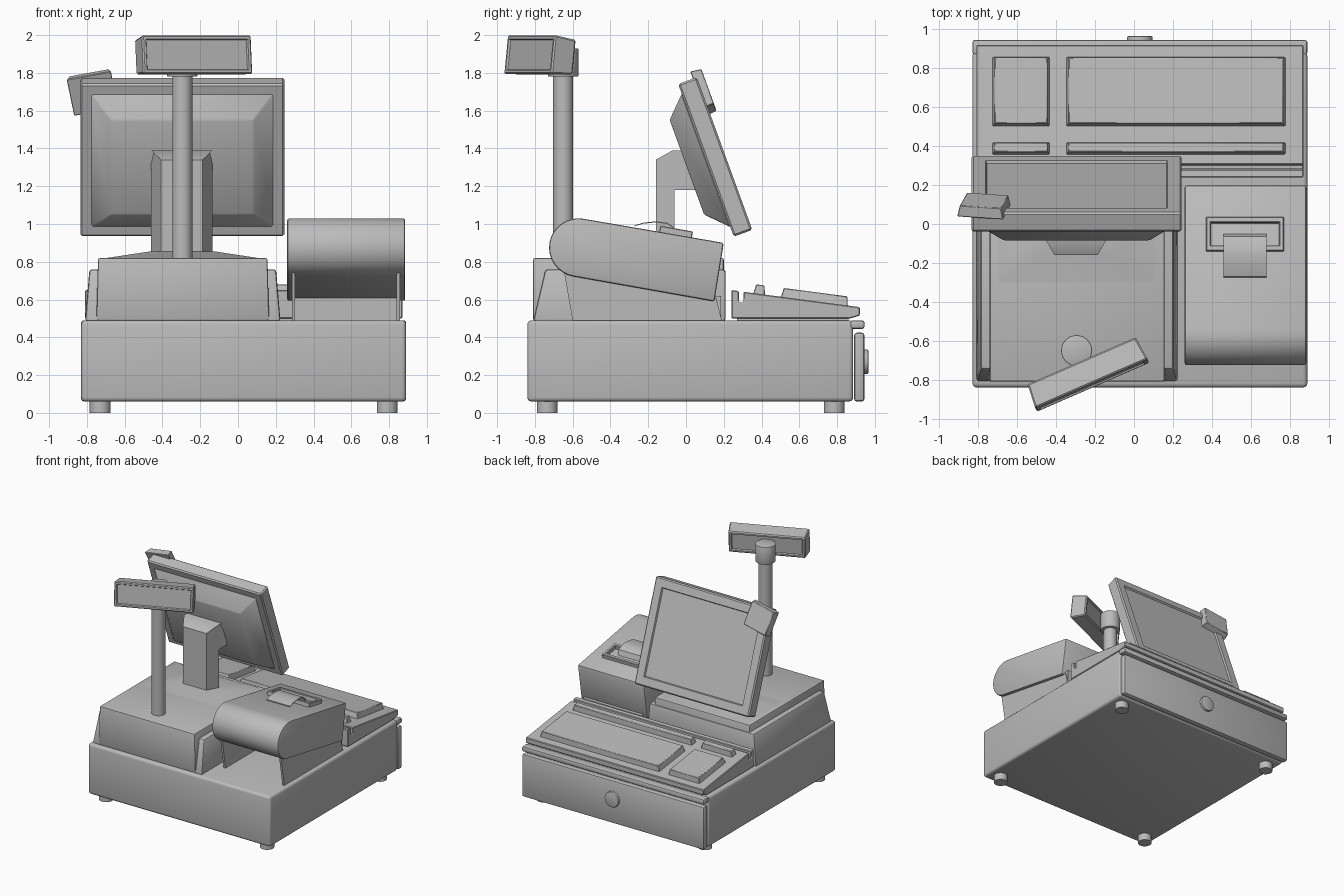
import bpy, bmesh
from math import sin, cos, radians, pi
from mathutils import Matrix, Vector

cube = bpy.data.objects.get("Cube")
if cube:
    bpy.data.objects.remove(cube, do_unlink=True)

grey = bpy.data.materials.new("plain grey")
grey.use_nodes = True
grey.diffuse_color = (0.5, 0.5, 0.5, 1)
grey.node_tree.nodes["Principled BSDF"].inputs["Base Color"].default_value = (0.5, 0.5, 0.5, 1)


def finish(name, bm, bevel=0, segs=2, matrix=None):
    """Bevel the sharp edges, then turn the bmesh into an object."""
    bmesh.ops.recalc_face_normals(bm, faces=bm.faces)
    if bevel:
        sharp = [e for e in bm.edges if e.calc_face_angle(0) > radians(30)]
        bmesh.ops.bevel(bm, geom=sharp, offset=bevel, segments=segs,
                        profile=0.5, affect='EDGES', clamp_overlap=True)
    if matrix:
        bm.transform(matrix)
    mesh = bpy.data.meshes.new(name)
    bm.to_mesh(mesh)
    bm.free()
    mesh.materials.append(grey)
    mesh.shade_smooth()
    mesh.set_sharp_from_angle(angle=radians(32))
    obj = bpy.data.objects.new(name, mesh)
    bpy.context.collection.objects.link(obj)
    return obj


def box_bm(x, y, z):
    bm = bmesh.new()
    bmesh.ops.create_cube(bm, size=1)
    for v in bm.verts:
        for i, (a, b) in enumerate((x, y, z)):
            v.co[i] = a if v.co[i] < 0 else b
    return bm


def box(name, x, y, z, bevel=0, segs=2, matrix=None):
    return finish(name, box_bm(x, y, z), bevel, segs, matrix)


def prism_bm(profile, x0, x1):
    """Extrude a (y, z) profile along x."""
    bm = bmesh.new()
    face = bm.faces.new([bm.verts.new((x0, y, z)) for y, z in profile])
    ext = bmesh.ops.extrude_face_region(bm, geom=[face])
    for v in ext["geom"]:
        if isinstance(v, bmesh.types.BMVert):
            v.co.x = x1
    return bm


def taper(bm, axis, side, factors):
    """Scale the vertices on one side about their own centre."""
    verts = [v for v in bm.verts if (v.co[axis] - side) ** 2 < 1e-6]
    mid = sum((v.co for v in verts), Vector()) / len(verts)
    for v in verts:
        for i in range(3):
            v.co[i] = mid[i] + (v.co[i] - mid[i]) * factors[i]


def recess(bm, direction, margin, depth):
    """Sink a panel into the largest face that points in a direction."""
    bm.normal_update()
    face = max((f for f in bm.faces if f.normal.dot(direction) > 0.99), key=lambda f: f.calc_area())
    bmesh.ops.inset_individual(bm, faces=[face], thickness=margin)
    bmesh.ops.inset_individual(bm, faces=[face], thickness=0.008, depth=-depth)


def cylinder(name, centre, radius, length, axis='Z', sides=32, bevel=0):
    bm = bmesh.new()
    bmesh.ops.create_cone(bm, cap_ends=True, segments=sides, radius1=radius,
                          radius2=radius, depth=length)
    turn = Matrix.Rotation(pi / 2, 4, 'X') if axis == 'Y' else Matrix()
    return finish(name, bm, bevel, 2, Matrix.Translation(centre) @ turn)


# Cash drawer base, front, lock and feet
box("drawer_base", (-0.83, 0.89), (-0.84, 0.885), (0.06, 0.49), 0.022, 3)
box("drawer_front", (-0.83, 0.89), (0.89, 0.945), (0.06, 0.425), 0.015)
box("drawer_top_strip", (-0.83, 0.89), (0.87, 0.945), (0.445, 0.49), 0.012)
cylinder("drawer_lock", (0.03, 0.945, 0.27), 0.065, 0.04, 'Y', bevel=0.006)
for fx in (-0.73, 0.79):
    for fy in (-0.735, 0.785):
        cylinder("foot", (fx, fy, 0.035), 0.055, 0.07)

# Main housing with a lower shoulder on each side
bm = box_bm((-0.75, 0.165), (-0.81, 0.2), (0.49, 0.82))
taper(bm, 2, 0.82, (0.98, 1, 1))
finish("housing", bm, 0.01)
bm = box_bm((-0.81, 0.225), (-0.81, 0.21), (0.485, 0.76))
taper(bm, 2, 0.76, (0.955, 1, 1))
for v in bm.verts:
    if v.co.z > 0.7 and v.co.y < 0:
        v.co.y = -0.745
finish("housing_shoulders", bm, 0.015)
bm = box_bm((-0.73, 0.14), (-0.32, 0.19), (0.815, 0.855))
for v in bm.verts:
    if v.co.z > 0.84:
        v.co.x = -0.295 + (0.17 if v.co.x > -0.3 else -0.17)
        v.co.y = -0.16 if v.co.y < 0 else 0.1
finish("housing_top_rise", bm)

# Keyboard with a card slot along its far edge
finish("keyboard", prism_bm([(0.24, 0.5), (0.24, 0.65), (0.28, 0.645), (0.28, 0.585),
                             (0.305, 0.585), (0.305, 0.641), (0.92, 0.56),
                             (0.92, 0.515), (0.87, 0.5)], -0.81, 0.87), 0.005, 1)
box("keyboard_foot", (-0.79, 0.85), (0.27, 0.86), (0.488, 0.502))
slope = -0.131
for kx in ((-0.73, -0.43), (-0.35, 0.78)):
    for ky in ((0.355, 0.42), (0.5, 0.86)):
        mid = sum(ky) / 2
        half = (ky[1] - ky[0]) / 2
        bm = box_bm(kx, (-half, half), (-0.012, 0.047))
        taper(bm, 2, 0.047, (1 - 0.03 / (kx[1] - kx[0]), 1 - 0.01 / half, 1))
        finish("key_block", bm, 0.004, 1,
               Matrix.Translation((0, mid, 0.65 + slope * (mid - 0.24))) @ Matrix.Rotation(slope, 4, 'X'))

# Printer: rounded front, straight sloping body
arc = [radians(80 + 180 * i / 16) for i in range(17)]
profile = [(-0.57 + 0.155 * cos(a), 0.875 + 0.155 * sin(a)) for a in arc]
finish("printer_body", prism_bm(profile + [(0.15, 0.59), (0.2, 0.9)], 0.26, 0.885), 0.012)
cheek = [(-0.6, 0.485), (-0.645, 0.745), (0.16, 0.605), (0.19, 0.485)]
for px in (0.285, 0.84):
    finish("printer_side_support", prism_bm(cheek, px, px + 0.018))
box("printer_back_support", (0.29, 0.85), (0.04, 0.185), (0.485, 0.62))

# Paper exit frame, made of four bars, and the paper
tilt = Matrix.Translation((0.57, -0.055, 0.946)) @ Matrix.Rotation(radians(-10), 4, 'X')
for s in (-1, 1):
    box("paper_frame_side", sorted((s * 0.2, s * 0.175)), (-0.085, 0.085), (-0.01, 0.03), 0.004, 1, tilt)
    box("paper_frame_bar", (-0.2, 0.2), sorted((s * 0.088, s * 0.06)), (-0.01, 0.03), 0.004, 1, tilt)
curl = [(-0.05, 0.94), (-0.065, 0.985), (-0.1, 1.008), (-0.16, 1.014), (-0.22, 1.008), (-0.27, 0.994)]
finish("paper", prism_bm(curl + [(y - 0.004, z - 0.006) for y, z in reversed(curl)], 0.46, 0.68))

# Screen stand, narrower toward the front
arm = [(-0.16, 0.83), (-0.16, 1.34), (-0.07, 1.39), (0.03, 1.39), (0.08, 1.18),
       (-0.06, 1.18), (-0.06, 0.83)]
bm = prism_bm(arm, -0.46, -0.135)
for v in bm.verts:
    if v.co.y < -0.1:
        v.co.x = -0.2975 + (v.co.x + 0.2975) * 0.68
finish("screen_stand", bm)

# Tilted screen: slab with sunken display, and tapered rear cover
lean = Matrix.Translation((-0.295, 0.155, 1.355)) @ Matrix.Rotation(radians(20), 4, 'X')
bm = box_bm((-0.54, 0.54), (-0.0525, 0.0525), (-0.43, 0.43))
bmesh.ops.recalc_face_normals(bm, faces=bm.faces)
bmesh.ops.bevel(bm, geom=bm.edges[:], offset=0.01, segments=1, affect='EDGES')
recess(bm, Vector((0, 1, 0)), 0.09, 0.015)
finish("screen", bm, matrix=lean)
bm = box_bm((-0.485, 0.485), (-0.16, -0.05), (-0.378, 0.378))
taper(bm, 1, -0.16, (0.775, 1, 0.706))
finish("screen_rear_cover", bm, 0.008, 1, lean)

# Card reader clipped to the upper corner of the screen
clip = lean @ Matrix.Translation((-0.475, 0.06, 0.345)) @ Matrix.Rotation(radians(-11), 4, 'Y')
bm = box_bm((-0.12, 0.12), (-0.03, 0.03), (-0.105, 0.105))
taper(bm, 1, 0.03, (0.9, 1, 0.94))
finish("card_reader", bm, 0.004, 1, clip)

# Customer display on its pole
cylinder("display_pole", (-0.295, -0.65, 1.32), 0.053, 1.02)
cylinder("display_collar", (-0.295, -0.65, 1.855), 0.08, 0.15, sides=16, bevel=0.005)
turn = (Matrix.Translation((-0.24, -0.77, 1.89)) @ Matrix.Rotation(radians(23.5), 4, 'Z')
        @ Matrix.Rotation(radians(-6), 4, 'X'))
bm = box_bm((-0.315, 0.315), (-0.065, 0.065), (-0.104, 0.104))
taper(bm, 1, 0.065, (0.96, 1, 0.88))
bmesh.ops.recalc_face_normals(bm, faces=bm.faces)
bmesh.ops.bevel(bm, geom=bm.edges[:], offset=0.008, segments=1, affect='EDGES')
for facing in (-1, 1):
    recess(bm, Vector((0, facing, 0)), 0.018, 0.01)
finish("customer_display", bm, matrix=turn)
